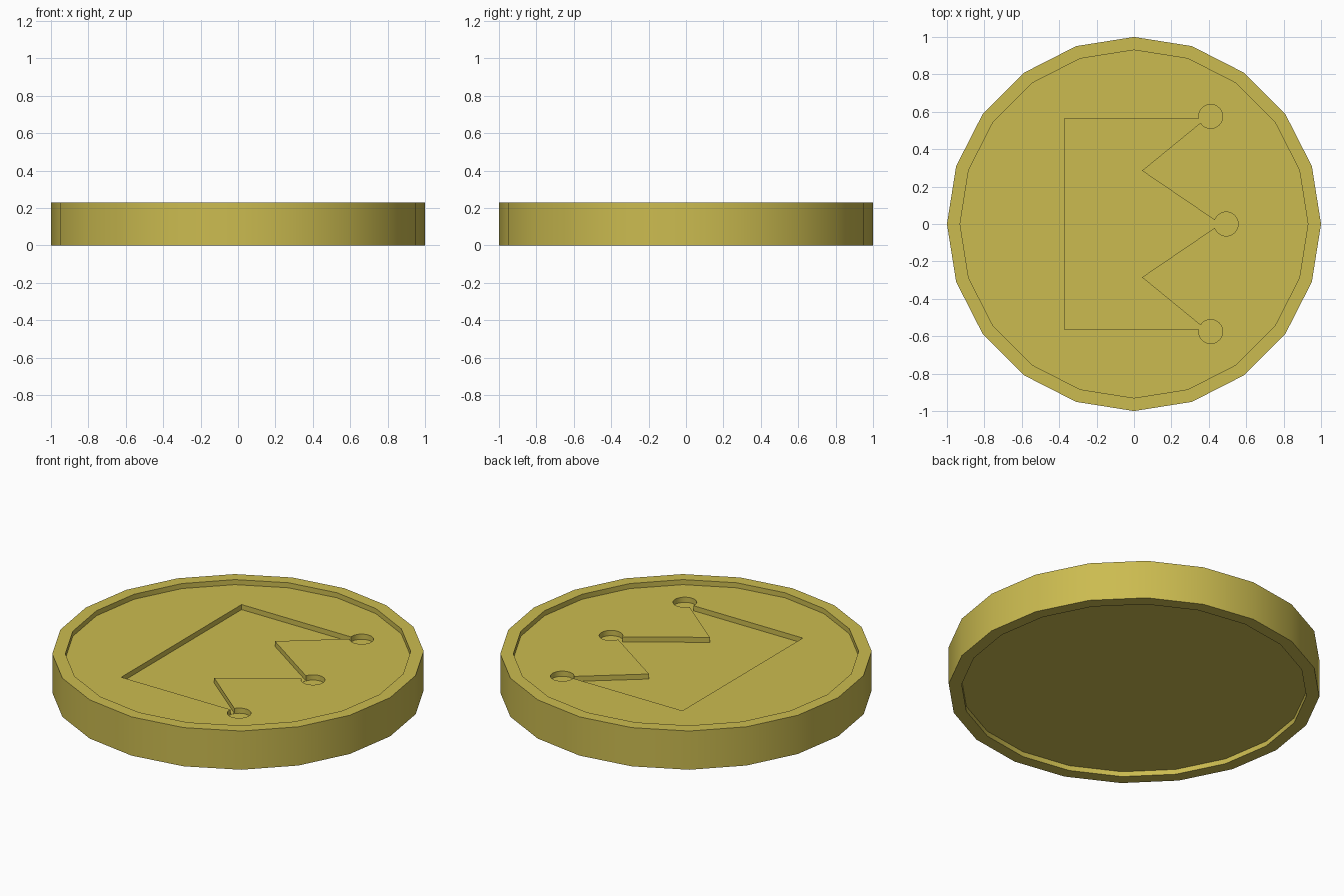
import bpy, bmesh, math

if "Cube" in bpy.data.objects:
    bpy.data.objects.remove(bpy.data.objects["Cube"])

SIDES, HEIGHT, RECESS = 20, 0.23, 0.03
INNER = 0.93
FLOOR = HEIGHT - RECESS


def make_object(name, bm):
    bmesh.ops.recalc_face_normals(bm, faces=bm.faces)
    mesh = bpy.data.meshes.new(name)
    bm.to_mesh(mesh)
    bm.free()
    obj = bpy.data.objects.new(name, mesh)
    bpy.context.collection.objects.link(obj)
    return obj


def circle(cx, cy, r, n):
    return [(cx + r * math.cos(math.tau * i / n), cy + r * math.sin(math.tau * i / n))
            for i in range(n)]


def prism(name, outline, z0, z1):
    bm = bmesh.new()
    face = bm.faces.new([bm.verts.new((x, y, z0)) for x, y in outline])
    out = bmesh.ops.extrude_face_region(bm, geom=[face])["geom"]
    verts = [v for v in out if isinstance(v, bmesh.types.BMVert)]
    bmesh.ops.translate(bm, verts=verts, vec=(0, 0, z1 - z0))
    return make_object(name, bm)


# Coin body: stacked rings give the raised rim on both faces
bm = bmesh.new()
profile = [(INNER, RECESS), (INNER, 0), (1, 0), (1, HEIGHT), (INNER, HEIGHT), (INNER, FLOOR)]
rings = [[bm.verts.new((x, y, z)) for x, y in circle(0, 0, r, SIDES)] for r, z in profile]
for a, b in zip(rings, rings[1:]):
    for i in range(SIDES):
        j = (i + 1) % SIDES
        bm.faces.new((a[i], a[j], b[j], b[i]))
bm.faces.new(rings[0])
bm.faces.new(rings[-1])
coin = make_object("coin", bm)

# Crown engraving: zigzag outline plus three round tips
half = [(-0.372, 0.565), (0.385, 0.565), (0.043, 0.285)]
outline = half + [(0.462, 0)] + [(x, -y) for x, y in reversed(half)]
cutters = [prism("crown_cutter", outline, FLOOR - 0.03, HEIGHT + 0.1)]
for x, y in [(0.41, 0.575), (0.493, 0), (0.41, -0.575)]:
    cutters.append(prism("tip_cutter", circle(x, y, 0.064, 32), FLOOR - 0.031, HEIGHT + 0.1))

bpy.context.view_layer.objects.active = coin
coin.select_set(True)
for cutter in cutters:
    cutter.hide_render = True
    mod = coin.modifiers.new("engrave", "BOOLEAN")
    mod.operation, mod.solver, mod.object = "DIFFERENCE", "EXACT", cutter
    bpy.ops.object.modifier_apply(modifier=mod.name)
    bpy.data.objects.remove(cutter)

# Gold colour and smooth sides
gold = bpy.data.materials.new("gold")
gold.diffuse_color = (0.60, 0.50, 0.08, 1)
gold.use_nodes = True
gold.node_tree.nodes["Principled BSDF"].inputs["Base Color"].default_value = gold.diffuse_color
coin.data.materials.clear()
coin.data.materials.append(gold)
bpy.ops.object.shade_smooth_by_angle(angle=math.radians(30))
